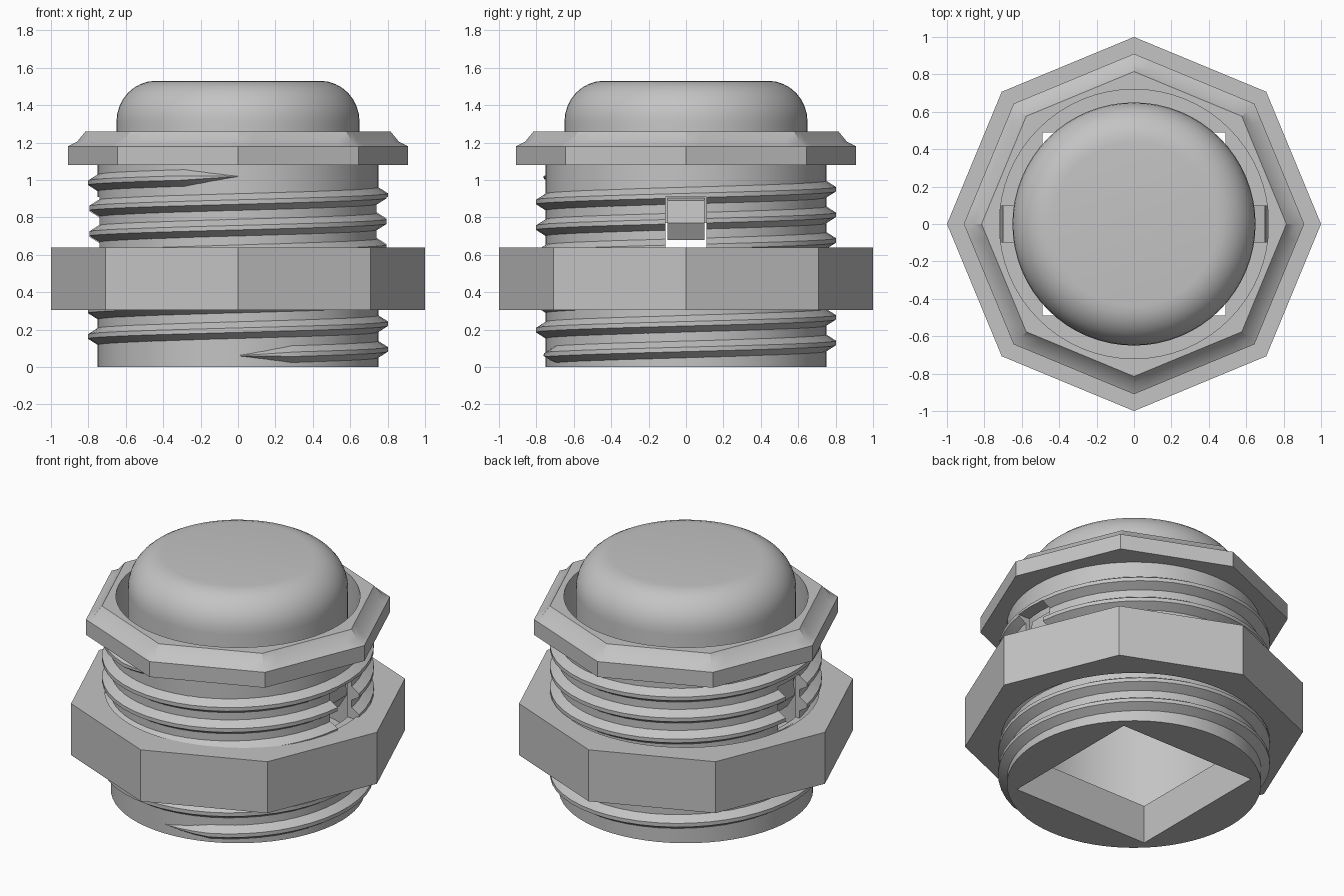
import bpy, bmesh
from math import pi, cos, sin

if "Cube" in bpy.data.objects:
    bpy.data.objects.remove(bpy.data.objects["Cube"])

N = 64
grey = bpy.data.materials.new("plain_grey")
grey.diffuse_color = (0.55, 0.55, 0.55, 1)
grey.use_nodes = True
grey.node_tree.nodes["Principled BSDF"].inputs["Base Color"].default_value = grey.diffuse_color


def finish(name, bm, smooth=True):
    bmesh.ops.recalc_face_normals(bm, faces=bm.faces)
    me = bpy.data.meshes.new(name)
    bm.to_mesh(me)
    bm.free()
    me.materials.append(grey)
    ob = bpy.data.objects.new(name, me)
    bpy.context.collection.objects.link(ob)
    if smooth:
        smooth_it(ob)
    return ob


def activate(ob):
    bpy.ops.object.select_all(action='DESELECT')
    ob.select_set(True)
    bpy.context.view_layer.objects.active = ob


def smooth_it(ob):
    activate(ob)
    bpy.ops.object.shade_smooth_by_angle(angle=pi / 6)


def radius(r, sides, t):
    """Radius at angle t of a circle (sides 0) or a regular polygon."""
    if not sides:
        return r
    step = 2 * pi / sides
    phase = pi / 4 if sides == 4 else 0
    return r * cos(step / 2) / cos((t - phase + 1e-9) % step - step / 2)


def lathe(name, profile, closed=True):
    """Profile rows: (radius, z, polygon sides or 0)."""
    bm = bmesh.new()
    loops = []
    for r, z, sides in profile:
        loop = []
        for i in range(N):
            t = 2 * pi * i / N
            q = radius(r, sides, t)
            loop.append(bm.verts.new((q * cos(t), q * sin(t), z)))
        loops.append(loop)
    pairs = list(zip(loops, loops[1:]))
    if closed:
        pairs.append((loops[-1], loops[0]))
    else:
        bm.faces.new(loops[0])
        bm.faces.new(loops[-1])
    for a, b in pairs:
        for i in range(N):
            j = (i + 1) % N
            bm.faces.new((a[i], a[j], b[j], b[i]))
    return finish(name, bm)


# tubular housing with a thick floor and a square hole through it
housing = lathe("housing", [
    (0.75, 0, 0), (0.75, 1.26, 0), (0.72, 1.26, 0), (0.72, 0.25, 0),
    (0.693, 0.25, 4), (0.693, 0, 4)])

# octagonal rim with chamfered top
lathe("rim", [
    (0.75, 1.08, 0), (0.91, 1.08, 8), (0.91, 1.18, 8), (0.86, 1.205, 8),
    (0.815, 1.26, 8), (0.75, 1.26, 0)])

# octagonal lock nut
lathe("lock_nut", [
    (0.785, 0.305, 0), (1.0, 0.305, 8), (1.0, 0.64, 8), (0.785, 0.64, 0)])

# push button with rounded top edge
arc = [(0.44 + 0.21 * cos(k * pi / 16), 1.31 + 0.22 * sin(k * pi / 16), 0)
       for k in range(9)]
lathe("button", [(0.65, 0.77, 0)] + arc, closed=False)

# helical thread, seven turns, tapering to nothing at both ends
bm = bmesh.new()
turns, pitch, per = 7, 0.137, 48
total = turns * per
rows = []
for i in range(total + 1):
    t = -pi / 2 + 2 * pi * i / per
    z = 0.06 + pitch * i / per
    f = max(0.02, min(1, i / 3, (total - i) / 3))
    rows.append([bm.verts.new((r * cos(t), r * sin(t), z + dz)) for r, dz in (
        (0.74, -0.045 * f), (0.75, -0.045 * f), (0.75 + 0.052 * f, -0.012 * f),
        (0.75 + 0.052 * f, 0.012 * f), (0.75, 0.045 * f), (0.74, 0.045 * f))])
for a, b in zip(rows, rows[1:]):
    for k in range(6):
        m = (k + 1) % 6
        bm.faces.new((a[k], a[m], b[m], b[k]))
bm.faces.new(rows[0])
bm.faces.new(rows[-1])
thread = finish("thread", bm)

# side slots cut through the housing and thread
bm = bmesh.new()
bmesh.ops.create_cube(bm, size=1)
for v in bm.verts:
    v.co = (v.co.x * 2, v.co.y * 0.22, 0.765 + v.co.z * 0.29)
cutter = finish("slot_cutter", bm, False)
cutter.hide_render = True
for ob in (housing, thread):
    activate(ob)
    mod = ob.modifiers.new("slots", 'BOOLEAN')
    mod.operation = 'DIFFERENCE'
    mod.solver = 'EXACT'
    mod.object = cutter
    bpy.ops.object.modifier_move_to_index(modifier=mod.name, index=0)
    bpy.ops.object.modifier_apply(modifier=mod.name)
bpy.data.objects.remove(cutter)

# wedge clips on the button that catch in the slots
for side, label in ((1, "right"), (-1, "left")):
    bm = bmesh.new()
    ends = [[bm.verts.new((side * x, y, z)) for x, z in (
        (0.60, 0.68), (0.66, 0.68), (0.715, 0.77), (0.70, 0.89),
        (0.64, 0.905), (0.60, 0.905))] for y in (-0.1, 0.1)]
    bm.faces.new(ends[0])
    bm.faces.new(ends[1])
    for k in range(6):
        m = (k + 1) % 6
        bm.faces.new((ends[0][k], ends[0][m], ends[1][m], ends[1][k]))
    finish("clip_" + label, bm, False)
